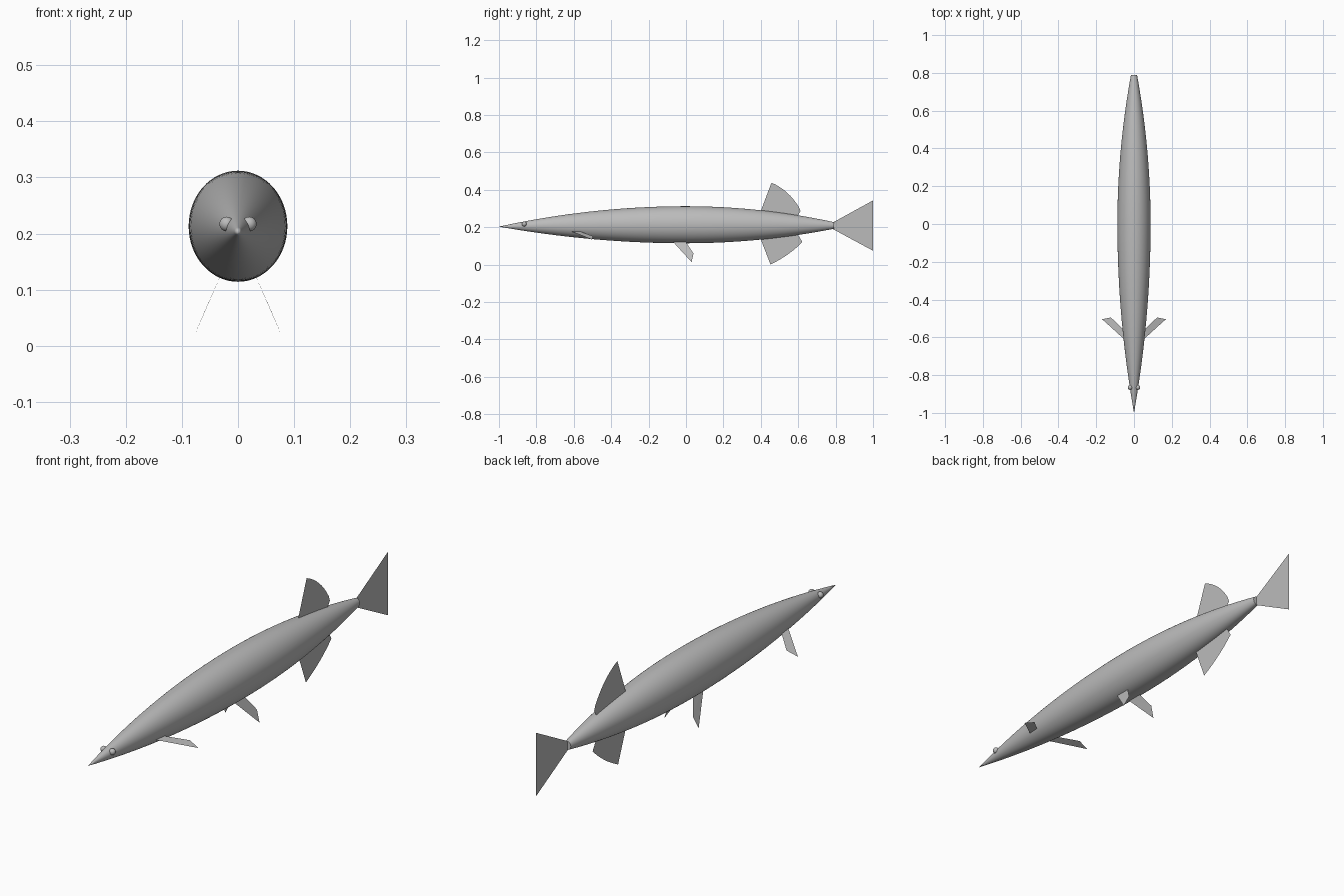
import bpy, bmesh, math
from mathutils import Vector

if "Cube" in bpy.data.objects:
    bpy.data.objects.remove(bpy.data.objects["Cube"], do_unlink=True)

grey = bpy.data.materials.new("plain grey")
grey.use_nodes = True
colour = (0.5, 0.5, 0.5, 1)
grey.diffuse_color = colour
grey.node_tree.nodes["Principled BSDF"].inputs["Base Color"].default_value = colour


def add_object(name, bm, smooth=False):
    bmesh.ops.recalc_face_normals(bm, faces=bm.faces[:])
    mesh = bpy.data.meshes.new(name)
    bm.to_mesh(mesh)
    bm.free()
    mesh.materials.append(grey)
    obj = bpy.data.objects.new(name, mesh)
    bpy.context.collection.objects.link(obj)
    if smooth:
        bpy.ops.object.select_all(action="DESELECT")
        obj.select_set(True)
        bpy.context.view_layer.objects.active = obj
        bpy.ops.object.shade_smooth_by_angle(angle=math.radians(40))
    return obj


def fin(name, points):
    bm = bmesh.new()
    bm.faces.new([bm.verts.new(p) for p in points])
    bmesh.ops.triangulate(bm, faces=bm.faces[:])
    return add_object(name, bm)


def arc(a, b, c, steps=8):
    """Curve from a to c passing through b."""
    a, b, c = Vector(a), Vector(b), Vector(c)
    ctrl = 2 * b - (a + c) / 2
    pts = []
    for i in range(steps + 1):
        t = i / steps
        pts.append((1 - t) ** 2 * a + 2 * t * (1 - t) * ctrl + t * t * c)
    return pts


# Body: slender oval rings that follow a parabolic taper
SIDES, RINGS = 64, 48
TAIL_Y = 0.79
bm = bmesh.new()
nose = bm.verts.new((0, -1, 0.203))
rings = []
for i in range(1, RINGS + 1):
    y = -1 + (1 + TAIL_Y) * i / RINGS
    taper = 1 - (y / (1.0 if y < 0 else 0.873)) ** 2
    z = 0.213 - (0.01 if y < 0 else 0.006) * y * y
    ring = []
    for k in range(SIDES):
        a = math.tau * k / SIDES
        ring.append(bm.verts.new((0.088 * taper * math.cos(a), y,
                                  z + 0.099 * taper * math.sin(a))))
    rings.append(ring)
for k in range(SIDES):
    n = (k + 1) % SIDES
    bm.faces.new((nose, rings[0][k], rings[0][n]))
    for r, s in zip(rings, rings[1:]):
        bm.faces.new((r[k], s[k], s[n], r[n]))
bm.faces.new(rings[-1])
add_object("body", bm, smooth=True)

# Single fins on the centre line, with rounded trailing edges
dorsal = [(0.39, 0.26), *arc((0.457, 0.438), (0.54, 0.385), (0.605, 0.305)),
          (0.612, 0.285), (0.59, 0.25)]
anal = [(0.39, 0.16), *arc((0.452, 0.0), (0.545, 0.055), (0.622, 0.12)),
        (0.605, 0.15), (0.58, 0.18)]
tail = [(0.785, 0.225), (1.0, 0.343), (0.925, 0.208), (1.0, 0.074), (0.785, 0.19)]
for name, outline in (("dorsal_fin", dorsal), ("anal_fin", anal), ("tail_fin", tail)):
    fin(name, [(0, p[0], p[1]) for p in outline])

# Paired fins and eyes
pectoral = [(0.03, -0.63), (0.169, -0.504), (0.122, -0.495), (0.03, -0.585)]
pelvic = [(0.02, -0.095, 0.15), (0.08, 0.03, 0.013), (0.06, 0.04, 0.06),
          (0.02, -0.02, 0.15)]
for side, s in (("left", 1), ("right", -1)):
    fin("pectoral_fin_" + side,
        [(s * x, y, 0.177 - 0.36 * (x - 0.05)) for x, y in pectoral])
    fin("pelvic_fin_" + side, [(s * x, y, z) for x, y, z in pelvic])
    bm = bmesh.new()
    bmesh.ops.create_uvsphere(bm, u_segments=24, v_segments=16, radius=0.013)
    bmesh.ops.translate(bm, verts=bm.verts[:], vec=(s * 0.02, -0.865, 0.217))
    add_object("eye_" + side, bm, smooth=True)
